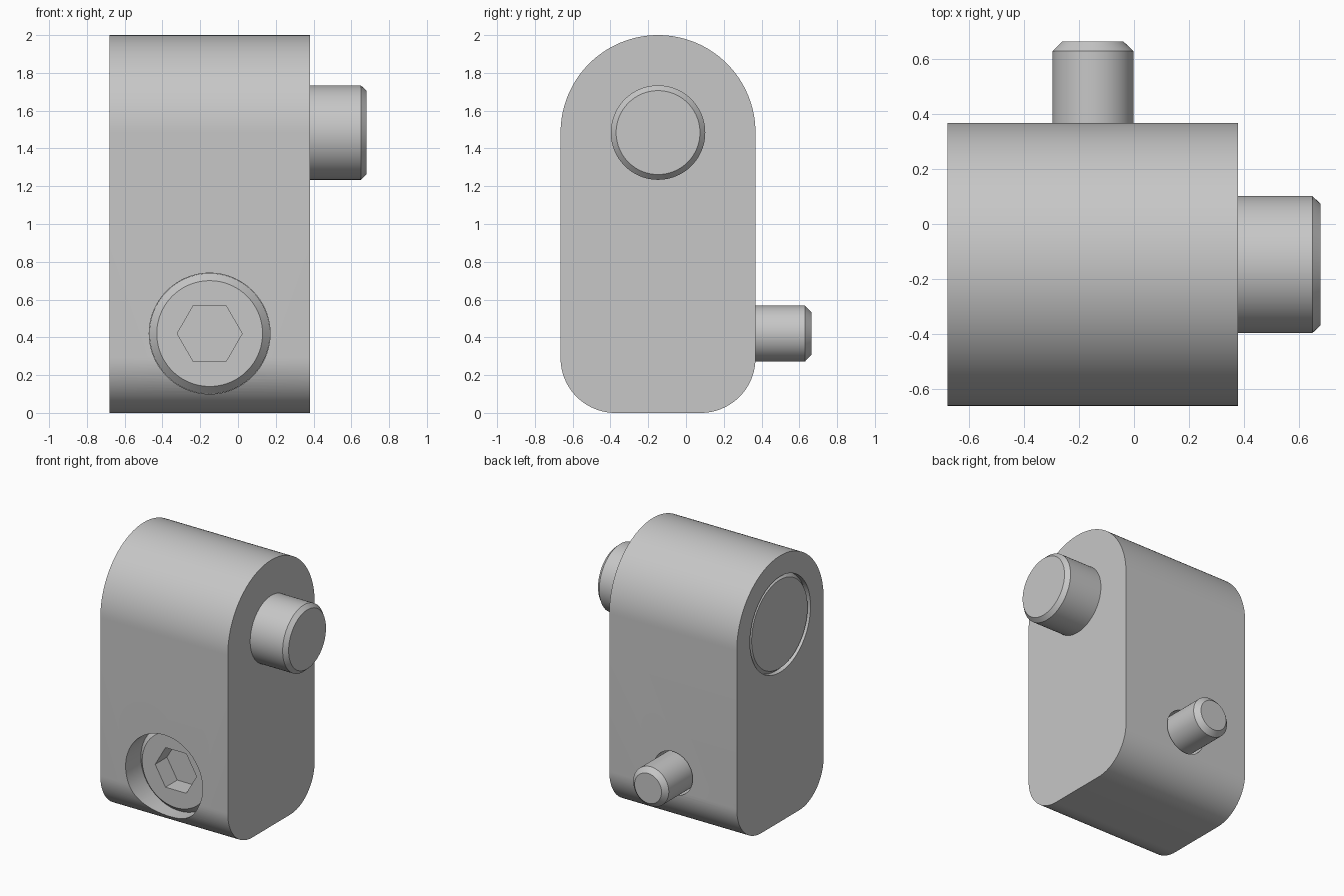
import bpy, bmesh
from math import pi, sin, cos, radians
from mathutils import Matrix, Vector

cube = bpy.data.objects.get("Cube")
if cube:
    bpy.data.objects.remove(cube, do_unlink=True)

grey = bpy.data.materials.new("plain grey")
grey.use_nodes = True
colour = (0.57, 0.57, 0.57, 1)
grey.diffuse_color = colour
grey.node_tree.nodes["Principled BSDF"].inputs["Base Color"].default_value = colour

TURN = {"x": Matrix.Rotation(pi / 2, 4, "Y"), "y": Matrix.Rotation(-pi / 2, 4, "X")}


def finish(name, bm):
    bmesh.ops.recalc_face_normals(bm, faces=bm.faces)
    mesh = bpy.data.meshes.new(name)
    bm.to_mesh(mesh)
    bm.free()
    mesh.materials.append(grey)
    obj = bpy.data.objects.new(name, mesh)
    bpy.context.collection.objects.link(obj)
    return obj


def turned(name, profile, axis, centre, sides=96):
    """Closed round part from (radius, position along axis) pairs."""
    bm = bmesh.new()
    rings = [[bm.verts.new((r * cos(2 * pi * i / sides), r * sin(2 * pi * i / sides), t))
              for i in range(sides)] for r, t in profile]
    for a, b in zip(rings, rings[1:]):
        for i in range(sides):
            j = (i + 1) % sides
            bm.faces.new((a[i], a[j], b[j], b[i]))
    bm.faces.new(rings[0])
    bm.faces.new(rings[-1])
    bm.transform(Matrix.Translation(centre) @ TURN[axis])
    return finish(name, bm)


def select(obj):
    bpy.ops.object.select_all(action="DESELECT")
    obj.select_set(True)
    bpy.context.view_layer.objects.active = obj


def cut(obj, cutter):
    cutter.hide_render = True
    mod = obj.modifiers.new("cut", "BOOLEAN")
    mod.operation, mod.solver, mod.object = "DIFFERENCE", "EXACT", cutter
    select(obj)
    bpy.ops.object.modifier_apply(modifier=mod.name)
    bpy.data.objects.remove(cutter, do_unlink=True)


# Main dimensions
LEFT, RIGHT = 0.38, -0.68
MID_X, MID_Y = -0.15, -0.148
HALF, TOP_Z, CORNER = 0.516, 1.484, 0.29
FRONT, BACK = MID_Y - HALF, MID_Y + HALF
LOW_Z = 0.42


def arc(y, z, radius, start, end, steps):
    return [(y + radius * cos(radians(start + (end - start) * i / steps)),
             z + radius * sin(radians(start + (end - start) * i / steps)))
            for i in range(steps + 1)]


# Body block: round top, rounded lower edges
outline = (arc(MID_Y, TOP_Z, HALF, 0, 180, 64)
           + arc(FRONT + CORNER, CORNER, CORNER, 180, 270, 24)
           + arc(BACK - CORNER, CORNER, CORNER, 270, 360, 24))
bm = bmesh.new()
side = bm.faces.new([bm.verts.new((RIGHT, y, z)) for y, z in outline])
grown = bmesh.ops.extrude_face_region(bm, geom=[side], use_keep_orig=True)
bmesh.ops.translate(bm, vec=Vector((LEFT - RIGHT, 0, 0)),
                    verts=[v for v in grown["geom"] if isinstance(v, bmesh.types.BMVert)])
body = finish("body_block", bm)

upper = (0, MID_Y, TOP_Z)
lower = (MID_X, 0, LOW_Z)

# Bores for both fasteners
cut(body, turned("front_bore", [(0.32, FRONT - 0.1), (0.32, -0.25)], "y", lower))
cut(body, turned("rear_bore", [(0.163, 0.15), (0.163, BACK + 0.1)], "y", lower))
cut(body, turned("side_bore", [(0.36, RIGHT - 0.1), (0.36, RIGHT + 0.25)], "x", upper))

# Socket screw running front to back
HEAD = FRONT + 0.14
screw = turned("socket_screw", [(0.28, HEAD), (0.319, HEAD + 0.04), (0.319, -0.24),
                                (0.148, -0.24), (0.148, 0.63), (0.112, 0.665)], "y", lower)
cut(screw, turned("hex_socket", [(0.172, HEAD - 0.1), (0.172, HEAD + 0.14)], "y", lower, sides=6))

# Upper pin running side to side, with a sunk chamfered head
pin = turned("upper_pin", [(0.332, RIGHT + 0.005), (0.359, RIGHT + 0.035), (0.359, RIGHT + 0.26),
                           (0.25, RIGHT + 0.26), (0.25, 0.65), (0.222, 0.68)], "x", upper)

for obj in (body, screw, pin):
    select(obj)
    bpy.ops.object.shade_smooth_by_angle(angle=radians(30))
